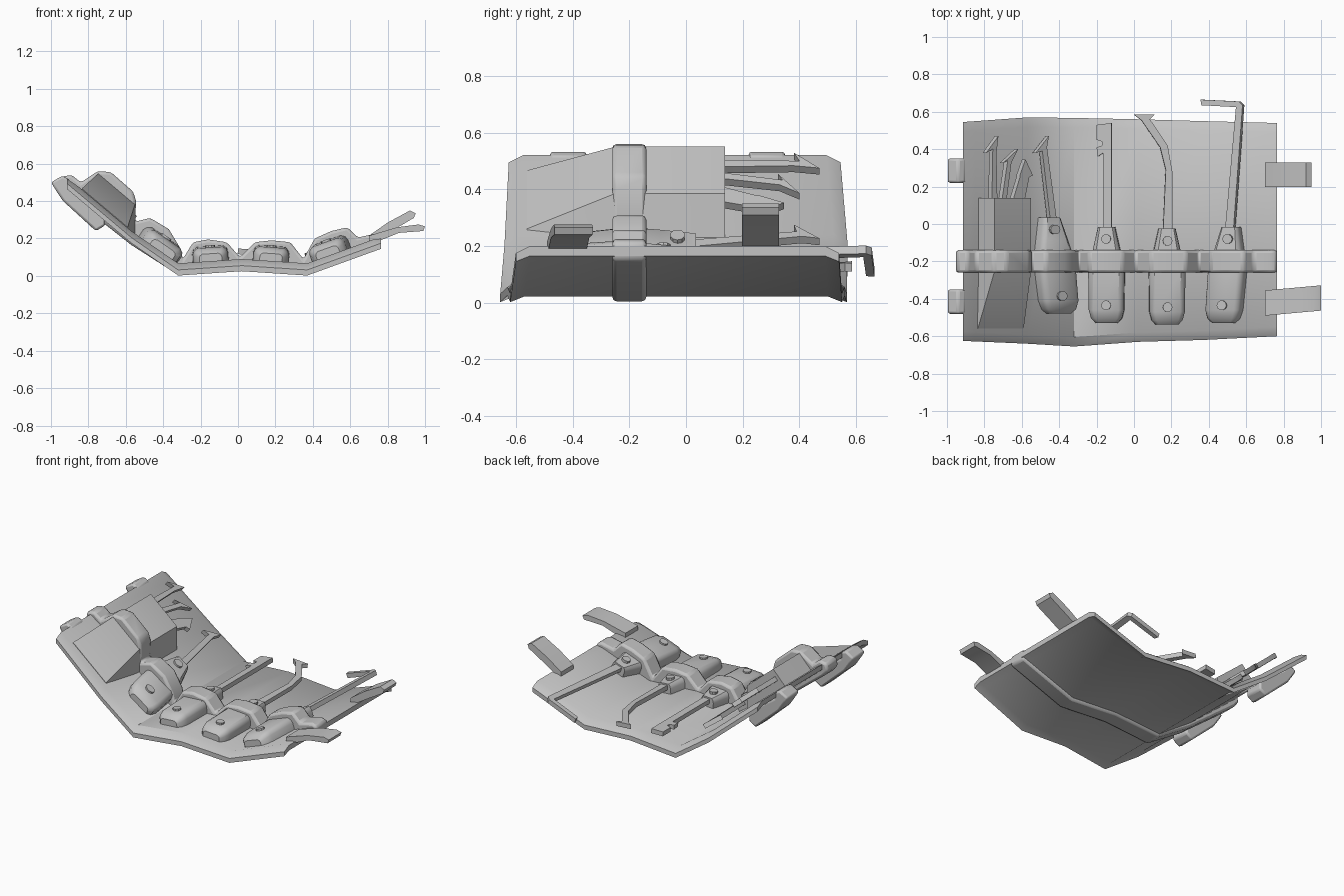
import bpy
import bmesh
import math
from mathutils import Vector

cube = bpy.data.objects.get("Cube")
if cube:
    bpy.data.objects.remove(cube, do_unlink=True)

grey = bpy.data.materials.new("plain grey")
grey.use_nodes = True
grey.diffuse_color = (0.55, 0.55, 0.55, 1)
grey.node_tree.nodes["Principled BSDF"].inputs["Base Color"].default_value = grey.diffuse_color

# Fold lines of the mat: x, inner surface height, front edge, back edge
FOLDS = [(-0.915, 0.53, -0.625, 0.545), (-0.57, 0.24, -0.64, 0.57), (-0.32, 0.067, -0.655, 0.567),
         (0.02, 0.09, -0.63, 0.56), (0.37, 0.067, -0.62, 0.55), (0.765, 0.21, -0.6, 0.54)]


def segment(x):
    """Pair of fold lines around x."""
    for a, b in zip(FOLDS, FOLDS[1:]):
        if x <= b[0]:
            return a, b
    return FOLDS[-2], FOLDS[-1]


def mat_at(x, column=1):
    a, b = segment(x)
    t = (x - a[0]) / (b[0] - a[0])
    return a[column] + t * (b[column] - a[column])


def place(cx, x, y, h, ref):
    """Point at height h over the panel under cx; x is as seen from above at height ref."""
    a, b = segment(cx)
    slope = (b[1] - a[1]) / (b[0] - a[0])
    n = Vector((-slope, 0, 1)).normalized()
    foot = x - n.x * ref
    return Vector((foot, y, mat_at(cx) + slope * (foot - cx))) + n * h


def loft(name, rings, bevel=0.0):
    """Skin closed rings of equal length and cap both ends."""
    bm = bmesh.new()
    loops = [[bm.verts.new(p) for p in ring] for ring in rings]
    count = len(loops[0])
    for a, b in zip(loops, loops[1:]):
        for i in range(count):
            j = (i + 1) % count
            bm.faces.new((a[i], a[j], b[j], b[i]))
    bm.faces.new(loops[0])
    bm.faces.new(loops[-1])
    bmesh.ops.recalc_face_normals(bm, faces=bm.faces)
    mesh = bpy.data.meshes.new(name)
    bm.to_mesh(mesh)
    bm.free()
    mesh.materials.append(grey)
    obj = bpy.data.objects.new(name, mesh)
    bpy.context.collection.objects.link(obj)
    bpy.ops.object.select_all(action="DESELECT")
    obj.select_set(True)
    bpy.context.view_layer.objects.active = obj
    bpy.ops.object.shade_smooth_by_angle(angle=math.radians(35))
    if bevel:
        mod = obj.modifiers.new("soft_edge", "BEVEL")
        mod.width = bevel
        mod.segments = 2
    return obj


def plate(name, cx, outline, low, high):
    """Flat piece lying over the panel under cx."""
    return loft(name, [[place(cx, x, y, h, high) for x, y in outline] for h in (low, high)])


def prism(name, outline, front, back, skew=0.0, bevel=0.0):
    """Side outline (x, z) extruded from front to back."""
    x0 = outline[0][0]
    return loft(name, [[(x, y + skew * (x - x0), z) for x, z in outline]
                       for y in (front, back)], bevel)


# Folded mat with a sloping rim and a slightly hollow underside
rings = []
for x, rim in [(-0.915, True), (-0.85, False), (-0.57, False), (-0.32, False), (0.02, False),
               (0.37, False), (0.72, False), (0.765, True)]:
    z, front, back = (mat_at(x, c) for c in (1, 2, 3))
    top = z - 0.01 if rim else z
    edge, under, inset = z - 0.035, z - 0.065, 0.05
    hollow = z - 0.045
    rings.append([(x, front, under), (x, front, edge), (x, front + inset, top),
                  (x, back - inset, top), (x, back, edge), (x, back, under),
                  (x, back - inset, hollow), (x, front + inset, hollow)])
loft("folded_mat", rings)

# Band that wraps the mat and loops over every tool
prism("holding_band", [
    (0.765, 0.215), (0.73, 0.225), (0.64, 0.205), (0.585, 0.26), (0.5, 0.24), (0.41, 0.2),
    (0.35, 0.09), (0.28, 0.18), (0.18, 0.19), (0.09, 0.18), (0.01, 0.1),
    (-0.06, 0.18), (-0.16, 0.195), (-0.24, 0.18), (-0.295, 0.09), (-0.31, 0.15),
    (-0.37, 0.25), (-0.47, 0.31), (-0.55, 0.29), (-0.545, 0.4), (-0.56, 0.45), (-0.68, 0.555),
    (-0.75, 0.56), (-0.84, 0.5), (-0.89, 0.54), (-0.945, 0.53), (-0.955, 0.48), (-0.92, 0.44),
    (-0.57, 0.165), (-0.32, 0.005), (0.02, 0.03), (0.37, 0.005), (0.765, 0.15)],
    -0.26, -0.14, bevel=0.015)

# Pouch on the raised panel, tapering to the mat at the front
pouch = [(-0.55, 0.23), (-0.55, 0.385), (-0.745, 0.55), (-0.84, 0.45)]
tip = [(-0.59, 0.235), (-0.59, mat_at(-0.59) + 0.004), (-0.835, mat_at(-0.835) + 0.004),
       (-0.84, 0.45)]
loft("pouch", [[(x, y, z) for x, z in section]
               for section, y in ((tip, -0.56), (pouch, -0.25), (pouch, 0.138))])

# Small picks standing in the pouch
PICKS = {
    "hooked_pick": [(-0.76, 0.1), (-0.755, 0.4), (-0.79, 0.38), (-0.725, 0.47), (-0.735, 0.38),
                    (-0.73, 0.1)],
    "angled_pick": [(-0.71, 0.1), (-0.675, 0.34), (-0.7, 0.325), (-0.62, 0.4), (-0.655, 0.33),
                    (-0.685, 0.1)],
    "arrow_pick": [(-0.655, 0.1), (-0.61, 0.25), (-0.61, 0.26), (-0.58, 0.345), (-0.54, 0.26),
                   (-0.56, 0.25), (-0.59, 0.1)],
}
for name, outline in PICKS.items():
    plate(name, -0.7, outline, 0.05, 0.08)

# Handles: position along y, half width, height
STATIONS = [(-0.528, 0.06, 0.04), (-0.505, 0.082, 0.06), (-0.46, 0.094, 0.073),
            (-0.25, 0.097, 0.08), (-0.14, 0.073, 0.075), (-0.015, 0.045, 0.065)]
SECTION = [(-1, 0), (-1, 0.55), (-0.92, 0.82), (-0.72, 1),
           (0.72, 1), (0.92, 0.82), (1, 0.55), (1, 0)]

# Tools: centre x, sideways lean, shift along y, shaft outline
TOOLS = {
    "tilted_pick": (-0.423, -0.11, 0.05, [
        (-0.445, 0), (-0.49, 0.39), (-0.525, 0.38), (-0.455, 0.47), (-0.465, 0.41), (-0.41, 0)]),
    "toothed_key": (-0.15, 0, 0, [
        (-0.165, -0.05), (-0.165, 0.38), (-0.195, 0.36), (-0.2, 0.41), (-0.17, 0.42),
        (-0.17, 0.44), (-0.2, 0.45), (-0.2, 0.53), (-0.12, 0.54), (-0.12, -0.05)]),
    "curved_scraper": (0.18, 0, -0.01, [
        (0.155, -0.05), (0.17, 0.29), (0.14, 0.41), (0.04, 0.555), (0, 0.585), (0.11, 0.585),
        (0.085, 0.56), (0.18, 0.42), (0.205, 0.28), (0.205, -0.05)]),
    "long_hook": (0.505, 0.086, 0, [
        (0.485, -0.05), (0.545, 0.625), (0.36, 0.635), (0.355, 0.665), (0.56, 0.655),
        (0.58, 0.635), (0.53, -0.05)]),
}
for name, (cx, lean, shift, shaft) in TOOLS.items():
    loft(name + "_handle", [
        [place(cx, cx + lean * (v + shift) + u * w, v + shift, k * h, 0.07) for u, k in SECTION]
        for v, w, h in STATIONS])
    plate(name + "_shaft", cx, shaft, 0.025, 0.055)
    for part, v in (("front", -0.435), ("back", -0.08)):
        y = v + shift
        circle = [(cx + lean * y + 0.026 * math.cos(a), y + 0.026 * math.sin(a))
                  for a in (math.tau * i / 10 for i in range(10))]
        plate(name + "_" + part + "_rivet", cx, circle, 0.06, 0.085)

# Loose strap ends on the low side
prism("back_strap", [(0.7, 0.165), (0.83, 0.245), (0.94, 0.31), (0.95, 0.335), (0.92, 0.35),
                     (0.8, 0.285), (0.7, 0.215)], 0.197, 0.328)
prism("front_strap", [(0.7, 0.165), (0.86, 0.23), (0.99, 0.24), (1, 0.265), (0.965, 0.275),
                      (0.85, 0.26), (0.7, 0.215)], -0.49, -0.355, skew=0.09)

# Strap loops under the raised side, reaching just past its edge
for name, y in (("front_strap_loop", -0.415), ("back_strap_loop", 0.285)):
    prism(name, [(-0.9, 0.47), (-0.9, 0.515), (-0.94, 0.535), (-1, 0.5), (-0.975, 0.46),
                 (-0.935, 0.4), (-0.76, 0.24), (-0.71, 0.27), (-0.71, 0.34)],
          y - 0.065, y + 0.065, bevel=0.012)
